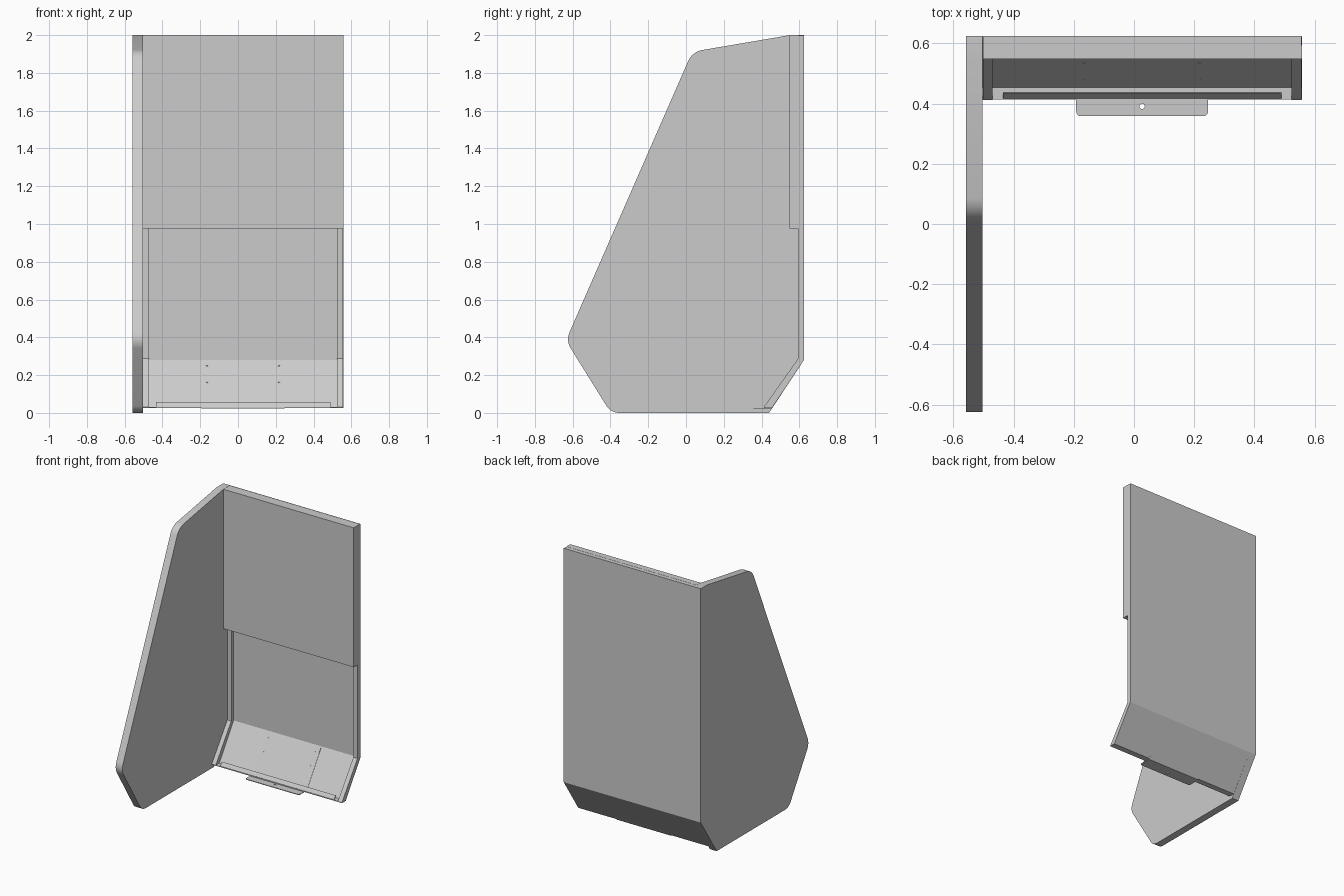
import bpy, bmesh, math
from mathutils import Vector, Matrix

if "Cube" in bpy.data.objects:
    bpy.data.objects.remove(bpy.data.objects["Cube"])


def finish(name, bm):
    bmesh.ops.recalc_face_normals(bm, faces=bm.faces[:])
    me = bpy.data.meshes.new(name)
    bm.to_mesh(me)
    bm.free()
    ob = bpy.data.objects.new(name, me)
    bpy.context.collection.objects.link(ob)
    return ob


def extruded(pts, x0, x1):
    """Closed (y, z) profile swept from x0 to x1."""
    bm = bmesh.new()
    face = bm.faces.new([bm.verts.new((x0, y, z)) for y, z in pts])
    geo = bmesh.ops.extrude_face_region(bm, geom=[face])["geom"]
    bmesh.ops.translate(bm, vec=(x1 - x0, 0, 0),
                        verts=[g for g in geo if isinstance(g, bmesh.types.BMVert)])
    return bm


def strip(path, t):
    """Profile of a bent sheet: open path thickened by t to its left."""
    path = [Vector(p) for p in path]
    norms = [Vector((a.y - b.y, b.x - a.x)).normalized() for a, b in zip(path, path[1:])]
    inner = []
    for i, p in enumerate(path):
        n0, n1 = norms[max(i - 1, 0)], norms[min(i, len(norms) - 1)]
        inner.append(p + (n0 + n1) * t / (1 + n0.dot(n1)))
    return [tuple(p) for p in path] + [tuple(p) for p in reversed(inner)]


def rounded(corners, steps=10):
    """Polygon of (y, z, radius) corners with the radii filled in."""
    out = []
    for i, (y, z, r) in enumerate(corners):
        p = Vector((y, z))
        if r == 0:
            out.append((y, z))
            continue
        a = (Vector(corners[i - 1][:2]) - p).normalized()
        b = (Vector(corners[(i + 1) % len(corners)][:2]) - p).normalized()
        half = a.angle(b) / 2
        c = p + (a + b).normalized() * r / math.sin(half)
        va = p + a * r / math.tan(half) - c
        vb = p + b * r / math.tan(half) - c
        for k in range(steps + 1):
            v = va.lerp(vb, k / steps).normalized() * r
            out.append(tuple(c + v))
    return out


# Large side panel with rounded corners
side = finish("side_panel", extruded(rounded([
    (-0.398, 0, 0.08), (0.44, 0, 0), (0.625, 0.28, 0), (0.625, 2, 0),
    (0.55, 2, 0), (0.033, 1.912, 0.10), (-0.636, 0.383, 0.09)]), -0.5575, -0.503))
bpy.context.view_layer.objects.active = side
side.select_set(True)
bpy.ops.object.shade_smooth_by_angle(angle=math.radians(20))

# Thin bent back sheet: vertical back, sloped foot, small bottom flange
T = 0.004
finish("back_sheet", extruded(
    strip([(0.413, 0.027), (0.456, 0.027), (0.625, 0.28), (0.625, 2.0)], T), -0.503, 0.5575))

# Side rails following the sheet
rail = [(0.593, 1.999), (0.621, 1.999), (0.621, 0.281), (0.454, 0.031),
        (0.412, 0.031), (0.593, 0.287)]
for name, x0, x1 in (("left_rail", -0.502, -0.47), ("right_rail", 0.5235, 0.557)):
    finish(name, extruded(rail, x0, x1))

# Thick upper board, and the cap closing the gap behind it
def box(name, x0, x1, y0, y1, z0, z1):
    return finish(name, extruded([(y0, z0), (y1, z0), (y1, z1), (y0, z1)], x0, x1))

box("upper_board", -0.502, 0.5575, 0.548, 0.593, 0.975, 2.0)
box("top_cap", -0.47, 0.5235, 0.593, 0.621, 1.97, 1.999)

# Low sloped lip along the bottom flange
finish("bottom_lip", extruded(strip([(0.42, 0.030), (0.438, 0.056)], 0.004), -0.435, 0.49))

# Bent bracket: plate on the sloped foot with a tongue sticking out
bm = extruded(strip([(0.358, 0.022), (0.4535, 0.022), (0.616, 0.2725)], 0.005), -0.192, 0.246)
corners = [e for e in bm.edges if all(v.co.y < 0.37 for v in e.verts)
           and abs(e.verts[0].co.x - e.verts[1].co.x) < 1e-4]
bmesh.ops.bevel(bm, geom=corners, offset=0.016, segments=5, affect='EDGES', profile=0.5)
bracket = finish("bracket", bm)

# Screw holes through the plate, one larger hole through the tongue
slope = Vector((0, 0.1625, 0.2505)).normalized()
normal = Vector((0, -slope.z, slope.y))
tilt = normal.to_track_quat('Z', 'Y').to_matrix().to_4x4()
bm = bmesh.new()


def hole(pos, r, rot):
    bmesh.ops.create_cone(bm, cap_ends=True, segments=16, radius1=r, radius2=r,
                          depth=0.03, matrix=Matrix.Translation(pos) @ rot)


for x in (-0.165, 0.218):
    for z in (0.07, 0.157, 0.244):
        y = 0.4535 + (z - 0.022) * slope.y / slope.z
        hole((x, y, z), 0.005, tilt)
hole((0.027, 0.391, 0.0245), 0.009, Matrix.Identity(4))
cutter = finish("hole_cutter", bm)
cutter.hide_render = True
cutter.hide_set(True)
mod = bracket.modifiers.new("holes", 'BOOLEAN')
mod.operation = 'DIFFERENCE'
mod.solver = 'EXACT'
mod.object = cutter
